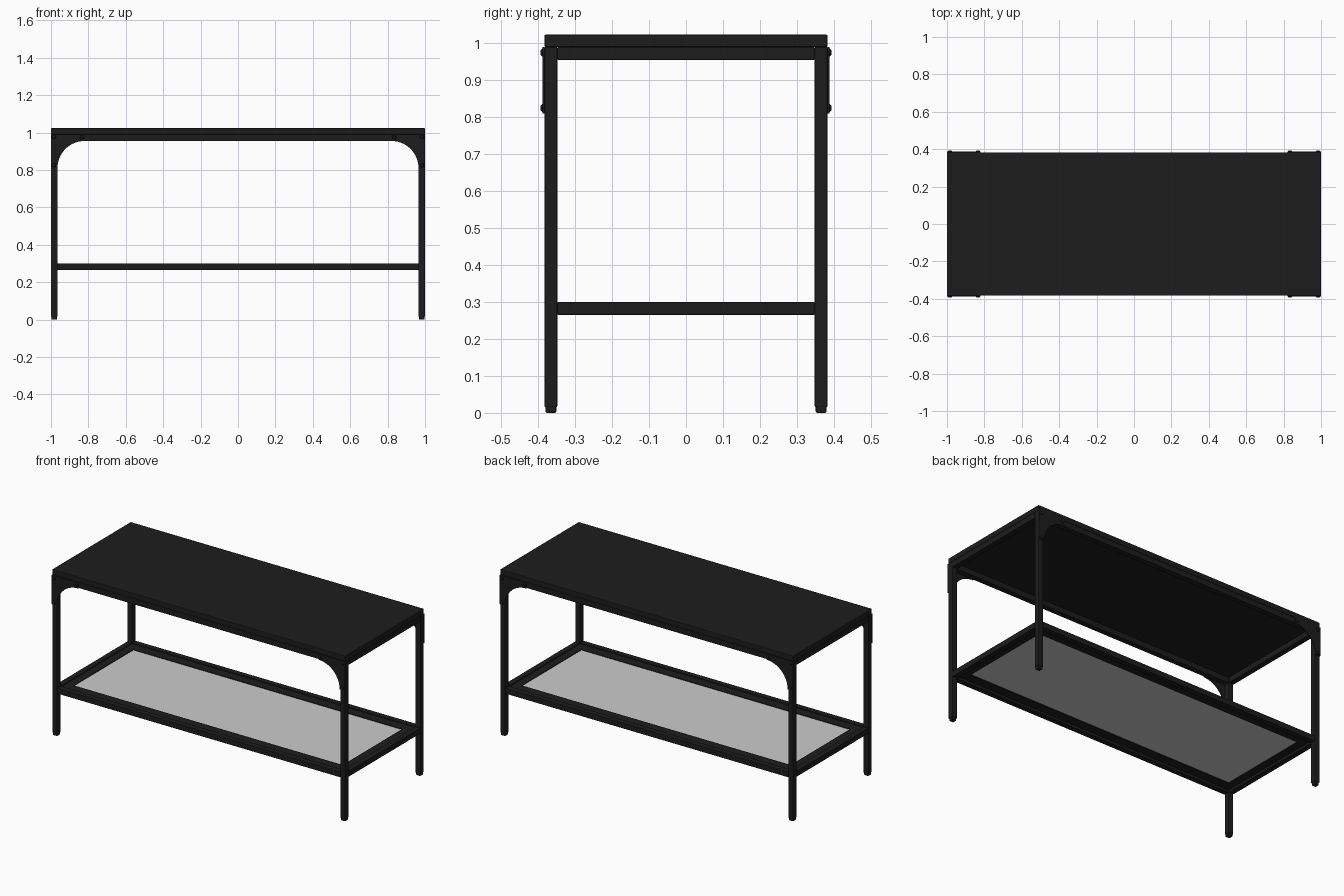
import bpy, bmesh, math
from mathutils import Matrix

if "Cube" in bpy.data.objects:
    bpy.data.objects.remove(bpy.data.objects["Cube"])

black = bpy.data.materials.new("black_metal")
black.diffuse_color = (0.012, 0.012, 0.012, 1)
black.use_nodes = True
black.node_tree.nodes["Principled BSDF"].inputs["Base Color"].default_value = black.diffuse_color


def finish(name, bm, mat=black, bevel=0.0):
    bmesh.ops.recalc_face_normals(bm, faces=bm.faces)
    me = bpy.data.meshes.new(name)
    bm.to_mesh(me)
    bm.free()
    ob = bpy.data.objects.new(name, me)
    bpy.context.collection.objects.link(ob)
    if mat:
        me.materials.append(mat)
    if bevel:
        m = ob.modifiers.new("bevel", 'BEVEL')
        m.width = bevel
        m.segments = 2
    return ob


def box(name, x, y, z, mat=black, bevel=0.0):
    """Box from (min, max) ranges."""
    bm = bmesh.new()
    bmesh.ops.create_cube(bm, size=1)
    for v in bm.verts:
        for i, r in enumerate((x, y, z)):
            v.co[i] = r[0] if v.co[i] < 0 else r[1]
    return finish(name, bm, mat, bevel)


def span(sign, a, b):
    return tuple(sorted((sign * a, sign * b)))


X, Y, T = 1.0, 0.383, 0.035      # half length, half depth, tube width
XI, YI = X - T, Y - T
sides = {-1: "front", 1: "back"}
ends = {-1: "left", 1: "right"}

# Top board
box("top_board", (-X, X), (-Y, Y), (0.99, 1.023), bevel=0.003)

# Square tube frames under the top and around the shelf
for label, z in (("top", (0.955, 0.99)), ("shelf", (0.265, 0.30))):
    for s, n in sides.items():
        box(f"{label}_{n}_rail", (-XI, XI), span(s, YI, Y), z, bevel=0.003)
    for s, n in ends.items():
        box(f"{label}_{n}_rail", span(s, XI, X), (-YI, YI), z, bevel=0.003)

# Dark border and grey panel of the shelf
PX, PY = 0.917, 0.29
for s, n in sides.items():
    box(f"shelf_{n}_border", (-XI, XI), span(s, PY, YI), (0.28, 0.294))
for s, n in ends.items():
    box(f"shelf_{n}_border", span(s, PX, XI), (-PY, PY), (0.28, 0.294))
box("shelf_panel", (-PX, PX), (-PY, PY), (0.284, 0.290), None)


def bracket(name, sx, sy):
    """Corner plate with a concave quarter-circle edge."""
    cx, cz, r = 0.82, 0.81, 0.145
    pts = [(X, cz), (X, 0.99), (cx, 0.99)]
    for i in range(17):
        a = math.pi / 2 * (1 - i / 16)
        pts.append((cx + r * math.cos(a), cz + r * math.sin(a)))
    bm = bmesh.new()
    f = bm.faces.new([bm.verts.new((sx * x, sy * Y, z)) for x, z in pts])
    ext = bmesh.ops.extrude_face_region(bm, geom=[f])
    bmesh.ops.translate(bm, vec=(0, sy * 0.005, 0),
                        verts=[g for g in ext["geom"] if isinstance(g, bmesh.types.BMVert)])
    return finish(name, bm)


def rivet(name, x, sy, z):
    """Low domed screw head on a bracket."""
    bm = bmesh.new()
    bmesh.ops.create_cone(bm, cap_ends=True, segments=16, radius1=0.012, radius2=0.007,
                          depth=0.006, matrix=Matrix.Translation((x, sy * 0.390, z))
                          @ Matrix.Rotation(-sy * math.pi / 2, 4, 'X'))
    return finish(name, bm)


# Legs, feet, brackets and rivets at each corner
for sy, ny in sides.items():
    for sx, nx in ends.items():
        c = f"{ny}_{nx}"
        box(f"{c}_leg", span(sx, XI, X), span(sy, YI, Y), (0.015, 0.99), bevel=0.004)
        box(f"{c}_foot", span(sx, XI + .003, X - .003), span(sy, YI + .003, Y - .003),
            (0, 0.02), bevel=0.004)
        bracket(f"{c}_bracket", sx, sy)
        for i, (x, z) in enumerate(((0.835, 0.975), (0.984, 0.975), (0.984, 0.825))):
            rivet(f"{c}_rivet_{i + 1}", sx * x, sy, z)
